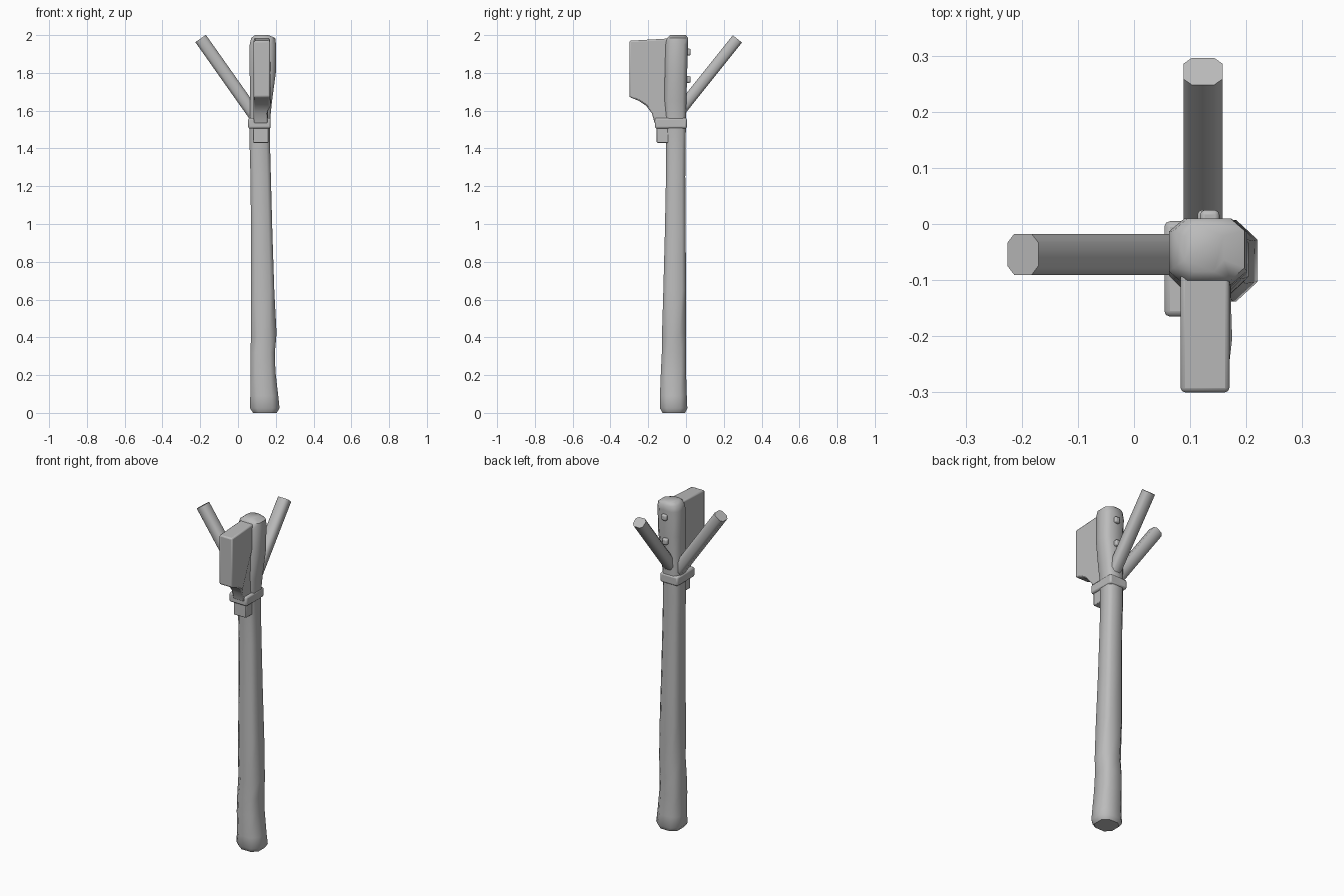
import bpy, bmesh, math
from mathutils import Vector

cube = bpy.data.objects.get("Cube")
if cube:
    bpy.data.objects.remove(cube, do_unlink=True)

grey = bpy.data.materials.new("bark_grey")
grey.use_nodes = True
colour = (0.5, 0.5, 0.5, 1)
grey.diffuse_color = colour
grey.node_tree.nodes["Principled BSDF"].inputs["Base Color"].default_value = colour


def finish(name, bm, bevel=0.0, angle=40):
    """Turn a bmesh into a smooth shaded grey part."""
    bmesh.ops.recalc_face_normals(bm, faces=bm.faces)
    mesh = bpy.data.meshes.new(name)
    bm.to_mesh(mesh)
    bm.free()
    mesh.materials.append(grey)
    obj = bpy.data.objects.new(name, mesh)
    bpy.context.collection.objects.link(obj)
    if bevel:
        mod = obj.modifiers.new("soft_edges", "BEVEL")
        mod.width, mod.segments = bevel, 2
    bpy.ops.object.select_all(action="DESELECT")
    obj.select_set(True)
    bpy.context.view_layer.objects.active = obj
    bpy.ops.object.shade_smooth_by_angle(angle=math.radians(angle))
    return obj


def loft(name, rings, angle=50):
    """Skin a stack of point rings and cap both ends."""
    bm = bmesh.new()
    loops = [[bm.verts.new(p) for p in ring] for ring in rings]
    n = len(loops[0])
    for low, high in zip(loops, loops[1:]):
        for i in range(n):
            j = (i + 1) % n
            bm.faces.new((low[i], low[j], high[j], high[i]))
    bm.faces.new(loops[0])
    bm.faces.new(loops[-1])
    return finish(name, bm, angle=angle)


def octagon(x0, x1, y0, y1, z, cut):
    """Rectangle with chamfered corners."""
    a, b = (x1 - x0) * cut, (y1 - y0) * cut
    return [(x0 + a, y0, z), (x1 - a, y0, z), (x1, y0 + b, z), (x1, y1 - b, z),
            (x1 - a, y1, z), (x0 + a, y1, z), (x0, y1 - b, z), (x0, y0 + b, z)]


def box(name, x0, x1, y0, y1, z0, z1, bevel):
    bm = bmesh.new()
    bmesh.ops.create_cube(bm, size=1)
    for v in bm.verts:
        v.co = ((x0 + x1) / 2 + v.co.x * (x1 - x0), (y0 + y1) / 2 + v.co.y * (y1 - y0),
                (z0 + z1) / 2 + v.co.z * (z1 - z0))
    return finish(name, bm, bevel)


def branch(name, start, end, side, width, depth):
    """Chamfered bar from start to end with a flat cut tip."""
    start, end, side = Vector(start), Vector(end), Vector(side)
    across = (end - start).normalized().cross(side)
    flat = octagon(-width / 2, width / 2, -depth / 2, depth / 2, 0, 0.22)
    return loft(name, [[c + side * p[0] + across * p[1] for p in flat] for c in (start, end)], 50)


# Uneven post: x0, x1, y0, y1, z, corner cut
sections = [
    (0.08, 0.205, -0.125, -0.005, 0.0, 0.25),
    (0.063, 0.22, -0.138, 0.007, 0.025, 0.24),
    (0.065, 0.213, -0.138, 0.004, 0.09, 0.24),
    (0.066, 0.198, -0.133, 0.0, 0.22, 0.2),
    (0.067, 0.195, -0.128, 0.0, 0.32, 0.2),
    (0.068, 0.204, -0.127, 0.0, 0.42, 0.26),
    (0.069, 0.192, -0.12, 0.0, 0.65, 0.18),
    (0.069, 0.182, -0.112, -0.002, 0.95, 0.18),
    (0.066, 0.174, -0.106, -0.004, 1.25, 0.18),
    (0.062, 0.17, -0.106, -0.003, 1.4, 0.18),
    (0.062, 0.17, -0.11, 0.0, 1.55, 0.18),
    (0.064, 0.18, -0.115, 0.002, 1.65, 0.18),
    (0.062, 0.2, -0.112, 0.006, 1.8, 0.2),
    (0.062, 0.201, -0.108, 0.01, 1.95, 0.2),
    (0.07, 0.197, -0.1, 0.01, 1.985, 0.2),
    (0.09, 0.16, -0.085, 0.0, 2.0, 0.25),
]
loft("post", [octagon(*s) for s in sections])

# Thick blade on the front with a curved lower edge
profile = [(-0.3, 1.97), (-0.3, 1.672), (-0.25, 1.652), (-0.21, 1.625), (-0.18, 1.585),
           (-0.165, 1.53), (-0.04, 1.53), (-0.04, 1.985)]
bm = bmesh.new()
face = bm.faces.new([bm.verts.new((0.083, y, z)) for y, z in profile])
made = bmesh.ops.extrude_face_region(bm, geom=[face])["geom"]
for v in made:
    if isinstance(v, bmesh.types.BMVert):
        v.co.x = 0.17 if v.co.z > 1.6 else 0.158
finish("front_blade", bm, 0.008)

# Collar and the short peg beneath it
box("collar", 0.054, 0.173, -0.165, 0.005, 1.505, 1.562, 0.01)
box("front_peg", 0.08, 0.162, -0.155, -0.06, 1.43, 1.52, 0.004)

# Two slanted branches
branch("right_branch", (0.1, -0.054, 1.56), (-0.198, -0.054, 1.982), (0, 1, 0), 0.073, 0.068)
branch("back_branch", (0.123, -0.05, 1.577), (0.272, 0.0, 0.0) and (0.123, 0.272, 1.98),
       (1, 0, 0), 0.07, 0.062)

# Small knobs on the back of the post
for name, x, z in (("upper_knob", 0.135, 1.91), ("lower_knob", 0.13, 1.765)):
    box(name, x - 0.017, x + 0.017, -0.02, 0.025, z - 0.018, z + 0.018, 0.008)
